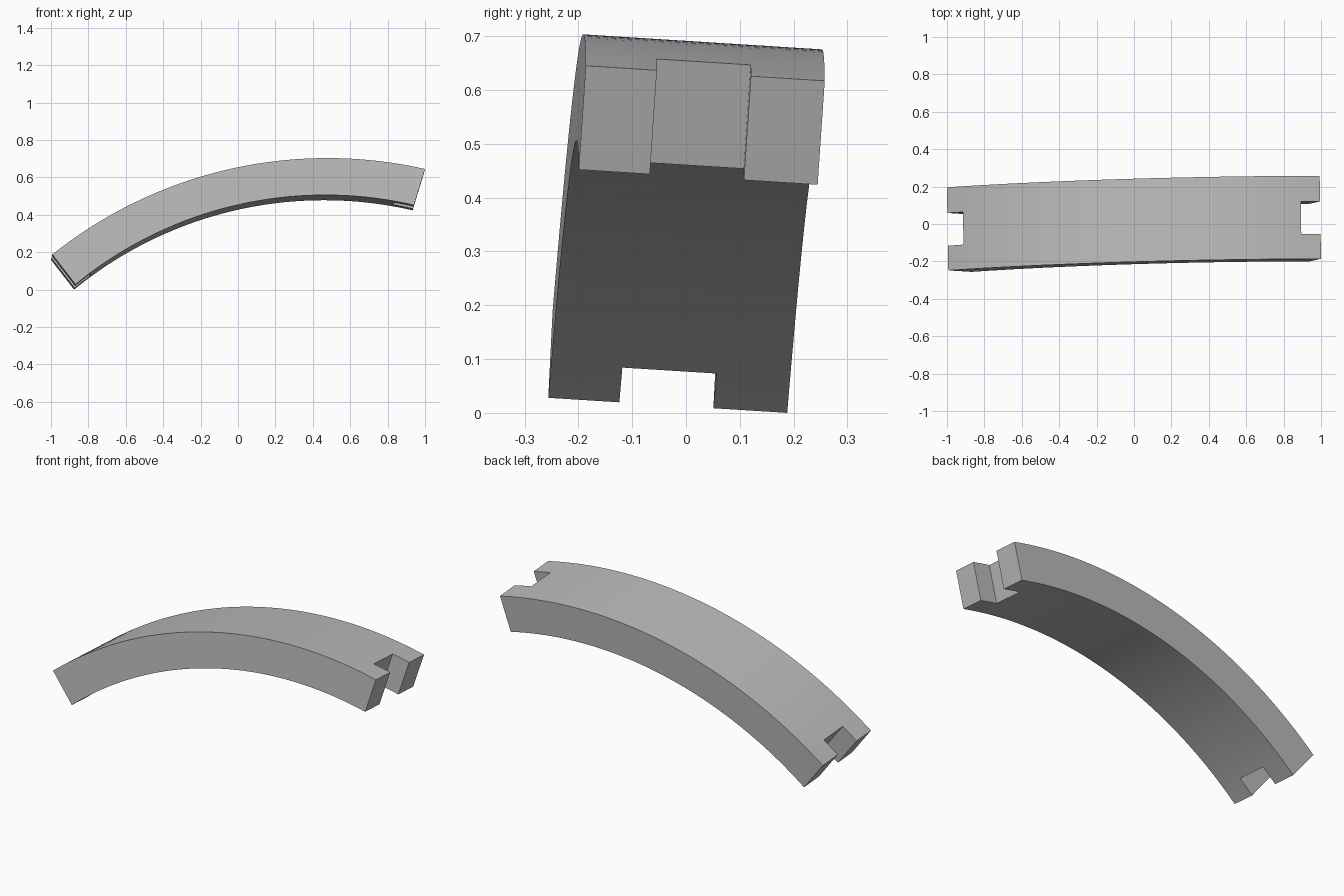
import bpy, bmesh, math
from mathutils import Vector

cube = bpy.data.objects.get("Cube")
if cube:
    bpy.data.objects.remove(cube, do_unlink=True)

# Grey material
grey = bpy.data.materials.new("plain_grey")
grey.use_nodes = True
colour = (0.5, 0.5, 0.5, 1)
grey.diffuse_color = colour
grey.node_tree.nodes["Principled BSDF"].inputs["Base Color"].default_value = colour

AXIS = Vector((-0.0165, 1, -0.063)).normalized()   # slightly tilted width direction
WIDTH = 0.445


def arc(a, b, half_deg, steps=48):
    """Points on an upward-bulging arc from a (left) to b (right)."""
    a, b = Vector(a), Vector(b)
    chord, h = b - a, math.radians(half_deg)
    r = chord.length / 2 / math.sin(h)
    up = Vector((-chord.y, chord.x)).normalized()
    centre = (a + b) / 2 - up * r * math.cos(h)
    along = chord.normalized()
    angles = [h * (2 * i / steps - 1) for i in range(steps + 1)]
    return [centre + r * (along * math.sin(t) + up * math.cos(t)) for t in angles]


def prism(name, outline, start, end):
    """Extrude an outline on the tilted front plane along the width direction."""
    bm = bmesh.new()
    verts = [bm.verts.new(Vector((x, -0.2434 + 0.0165 * x + 0.063 * z, z)) + AXIS * start)
             for x, z in outline]
    face = bm.faces.new(verts)
    top = bmesh.ops.extrude_face_region(bm, geom=[face])["geom"]
    bmesh.ops.translate(bm, vec=AXIS * (end - start),
                        verts=[v for v in top if isinstance(v, bmesh.types.BMVert)])
    bmesh.ops.recalc_face_normals(bm, faces=bm.faces)
    mesh = bpy.data.meshes.new(name)
    bm.to_mesh(mesh)
    bm.free()
    mesh.materials.append(grey)
    ob = bpy.data.objects.new(name, mesh)
    bpy.context.collection.objects.link(ob)
    return ob


# Curved bar
left_out, left_in = Vector((-0.993, 0.188)), Vector((-0.869, 0.028))
right_out, right_in = Vector((1.0, 0.645)), Vector((0.941, 0.452))
outer = arc(left_out, right_out, 25.7)
inner = arc(left_in, right_in, 26.2)
bar = prism("curved_bar", outer + inner[::-1], 0, WIDTH)

# Square slot through each end
cutters = []
for name, p_out, p_in, side in (("left_slot", right_out, right_in, 1),
                                ("right_slot", left_out, left_in, -1)):
    radial = (p_out - p_in).normalized()
    inward = Vector((radial.y, -radial.x)) * -side
    top, low = p_out + radial * 0.1, p_in - radial * 0.1
    outline = [top - inward * 0.1, top + inward * 0.105,
               low + inward * 0.105, low - inward * 0.1]
    cutter = prism(name, outline, 0.1325, 0.3075)
    cutter.hide_render = True
    mod = bar.modifiers.new(name, 'BOOLEAN')
    mod.operation, mod.solver, mod.object = 'DIFFERENCE', 'EXACT', cutter
    cutters.append(cutter)

# Bake the slots and drop the cutters
bpy.context.view_layer.update()
final = bpy.data.meshes.new_from_object(bar.evaluated_get(bpy.context.evaluated_depsgraph_get()))
bar.modifiers.clear()
bar.data = final
for cutter in cutters:
    bpy.data.objects.remove(cutter, do_unlink=True)

# Smooth arcs, sharp edges
bpy.ops.object.select_all(action='DESELECT')
bar.select_set(True)
bpy.context.view_layer.objects.active = bar
bpy.ops.object.shade_smooth_by_angle(angle=math.radians(30))
